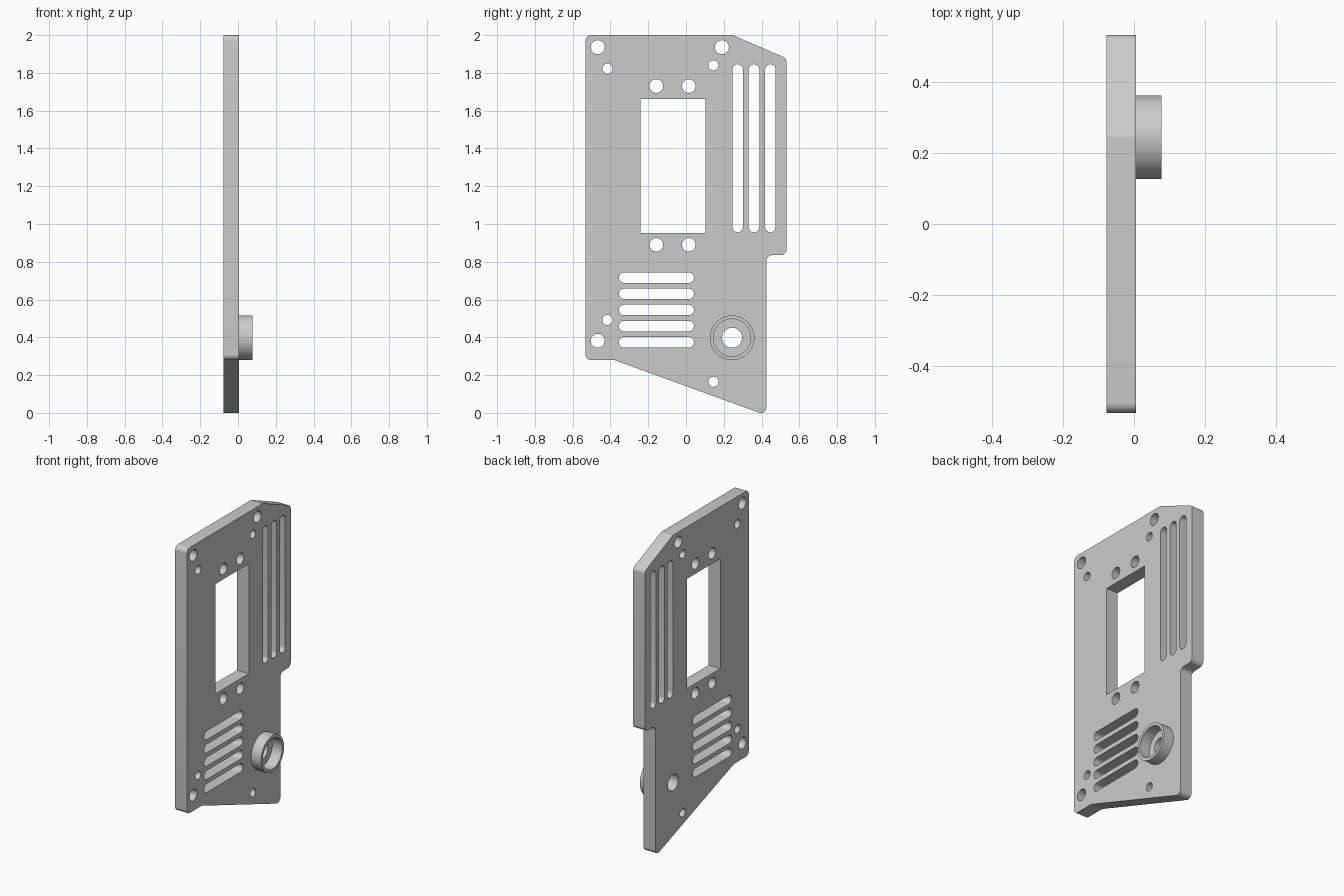
import bpy, bmesh, math
from mathutils import Vector

if "Cube" in bpy.data.objects:
    bpy.data.objects.remove(bpy.data.objects["Cube"], do_unlink=True)

BACK, FACE, TIP = -0.078, 0.006, 0.077   # x of plate back, plate face, collar tip

grey = bpy.data.materials.new("plain grey")
grey.use_nodes = True
colour = (0.6, 0.6, 0.6, 1)
grey.diffuse_color = colour
grey.node_tree.nodes["Principled BSDF"].inputs["Base Color"].default_value = colour


def rounded(corners, r, steps=8):
    """Closed (y, z) outline with every corner filleted by radius r."""
    points = []
    for i, corner in enumerate(corners):
        p = Vector(corner)
        a = (Vector(corners[i - 1]) - p).normalized()
        b = (Vector(corners[(i + 1) % len(corners)]) - p).normalized()
        half = a.angle(b) / 2
        centre = p + (a + b).normalized() * r / math.sin(half)
        start = p + a * r / math.tan(half) - centre
        end = p + b * r / math.tan(half) - centre
        sweep = start.angle(end)
        for k in range(steps + 1):
            t = k / steps
            points.append(centre + (start * math.sin((1 - t) * sweep)
                                    + end * math.sin(t * sweep)) / math.sin(sweep))
    return points


def circle(y, z, r, n=40):
    return [Vector((y + r * math.cos(k * math.tau / n), z + r * math.sin(k * math.tau / n)))
            for k in range(n)]


def slot(y0, z0, y1, z1, r, n=12):
    """Round-ended slot between two end centres."""
    turn = math.atan2(z1 - z0, y1 - y0)
    points = []
    for y, z, first in ((y1, z1, turn - math.pi / 2), (y0, z0, turn + math.pi / 2)):
        for k in range(n + 1):
            a = first + k * math.pi / n
            points.append(Vector((y + r * math.cos(a), z + r * math.sin(a))))
    return points


def extruded(name, loops, x0, x1):
    """Solid from an outline with holes, running from x0 to x1."""
    bm = bmesh.new()
    edges = []
    for loop in loops:
        verts = [bm.verts.new((x0, p.x, p.y)) for p in loop]
        edges += [bm.edges.new((v, verts[i - 1])) for i, v in enumerate(verts)]
    bmesh.ops.triangle_fill(bm, use_beauty=True, use_dissolve=False, edges=edges, normal=(1, 0, 0))
    new = bmesh.ops.extrude_face_region(bm, geom=bm.faces[:], use_keep_orig=True)
    bmesh.ops.translate(bm, vec=(x1 - x0, 0, 0),
                        verts=[g for g in new["geom"] if isinstance(g, bmesh.types.BMVert)])
    bmesh.ops.recalc_face_normals(bm, faces=bm.faces[:])
    mesh = bpy.data.meshes.new(name)
    bm.to_mesh(mesh)
    bm.free()
    mesh.materials.append(grey)
    obj = bpy.data.objects.new(name, mesh)
    bpy.context.collection.objects.link(obj)
    bpy.ops.object.select_all(action="DESELECT")
    obj.select_set(True)
    bpy.context.view_layer.objects.active = obj
    bpy.ops.object.shade_smooth_by_angle(angle=math.radians(30))
    return obj


# Plate outline with rounded corners and a stepped edge
outline = rounded([(-0.532, 2.0), (0.247, 2.0), (0.532, 1.877), (0.532, 0.835),
                   (0.426, 0.835), (0.426, -0.013), (-0.38, 0.28), (-0.532, 0.28)], 0.03)

# Screen window
holes = [[Vector(p) for p in ((-0.24, 0.952), (0.102, 0.952), (0.102, 1.663), (-0.24, 1.663))]]

# Mounting holes, pin holes and window screw holes
holes += [circle(y, z, 0.037) for y, z in ((-0.467, 1.936), (0.19, 1.936), (-0.467, 0.382))]
holes += [circle(y, z, 0.027) for y, z in ((-0.416, 1.822), (0.145, 1.84),
                                           (-0.416, 0.492), (0.145, 0.165))]
holes += [circle(y, z, 0.036) for y in (-0.157, 0.015) for z in (0.89, 1.73)]

# Tall and wide vent slots
holes += [slot(0.273 + 0.087 * i, 0.984, 0.273 + 0.087 * i, 1.818, 0.028) for i in range(3)]
holes += [slot(-0.327, 0.374 + 0.0855 * i, 0.014, 0.374 + 0.0855 * i, 0.028) for i in range(5)]

# Plate bored through at the collar
collar = (0.244, 0.398)
holes.append(circle(*collar, 0.053))
extruded("plate", [outline] + holes, BACK, FACE)

# Raised collar around the bore
extruded("collar", [circle(*collar, 0.118, 64), circle(*collar, 0.099, 64)], FACE - 0.002, TIP)
